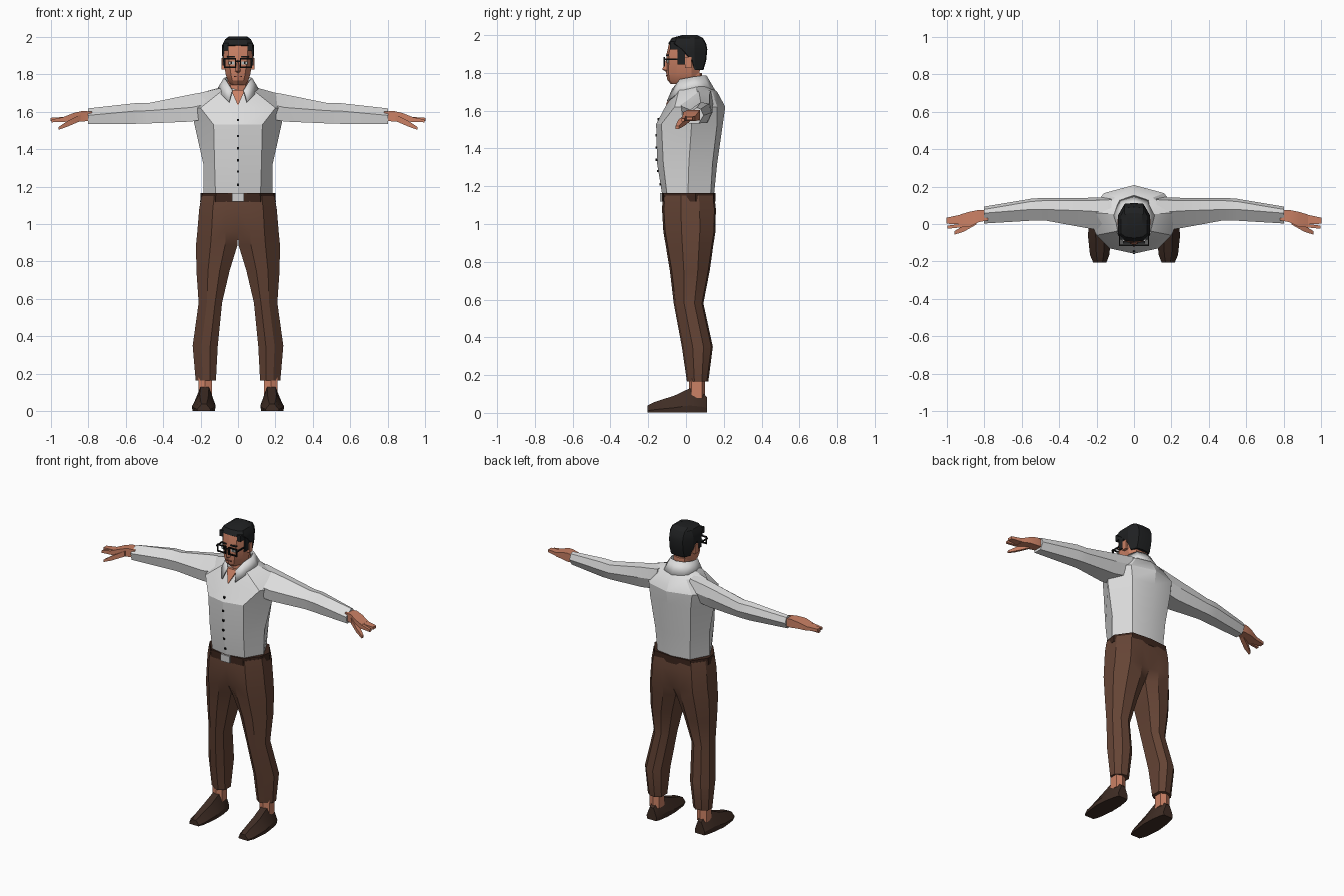
import bpy, bmesh, math
from mathutils import Vector


def material(name, r, g, b):
    m = bpy.data.materials.new(name)
    m.diffuse_color = (r, g, b, 1)
    return m


SHIRT = material("shirt white", 0.72, 0.72, 0.72)
PANTS = material("trouser brown", 0.13, 0.058, 0.036)
BELT = material("belt brown", 0.045, 0.019, 0.012)
SHOE = material("shoe brown", 0.05, 0.026, 0.018)
SKIN = material("skin", 0.60, 0.22, 0.13)
HAIR = material("hair black", 0.014, 0.015, 0.016)
BLACK = material("frame black", 0.006, 0.006, 0.006)
LIP = material("lip", 0.33, 0.10, 0.07)
EYE = material("eye grey", 0.45, 0.52, 0.52)
METAL = material("buckle silver", 0.62, 0.62, 0.62)


def finish(name, bm, mat, angle=25):
    bmesh.ops.remove_doubles(bm, verts=bm.verts, dist=1e-5)
    bmesh.ops.recalc_face_normals(bm, faces=bm.faces)
    me = bpy.data.meshes.new(name)
    bm.to_mesh(me)
    bm.free()
    me.materials.append(mat)
    ob = bpy.data.objects.new(name, me)
    bpy.context.collection.objects.link(ob)
    bpy.ops.object.select_all(action='DESELECT')
    ob.select_set(True)
    bpy.context.view_layer.objects.active = ob
    bpy.ops.object.shade_smooth_by_angle(angle=math.radians(angle))
    return ob


def loft(name, rings, mat, mirror=False, closed=True):
    """Bridge rings of equal point count; optionally mirror across x."""
    bm = bmesh.new()
    for s in ((1, -1) if mirror else (1,)):
        vs = [[bm.verts.new((s * p[0], p[1], p[2])) for p in r] for r in rings]
        n = len(rings[0])
        for a, b in zip(vs, vs[1:]):
            for i in range(n if closed else n - 1):
                j = (i + 1) % n
                bm.faces.new((a[i], a[j], b[j], b[i]))
        if closed:
            bm.faces.new(vs[0])
            bm.faces.new(vs[-1])
    # walls lying on the mirror plane are not needed
    inner = [f for f in bm.faces if mirror and all(abs(v.co.x) < 1e-5 for v in f.verts)]
    bmesh.ops.delete(bm, geom=inner, context='FACES')
    return finish(name, bm, mat)


def sym(z, *half):
    """Full ring from a half outline running front centre to back centre."""
    full = list(half) + [(-x, y) for x, y in reversed(half) if x > 0]
    return [(x, y, z) for x, y in full]


def quad_x(x, y0, y1, z0, z1):
    return [(x, y0, z0), (x, y1, z0), (x, y1, z1), (x, y0, z1)]


def box(name, x0, x1, y0, y1, z0, z1, mat, mirror=False):
    return loft(name, [quad_x(x0, y0, y1, z0, z1), quad_x(x1, y0, y1, z0, z1)], mat, mirror)


# Shirt body
loft("shirt_body", [
    sym(1.15, (0, -.125), (.12, -.10), (.183, .01), (.12, .13), (0, .148)),
    sym(1.32, (0, -.153), (.125, -.12), (.185, .015), (.13, .14), (0, .165)),
    sym(1.53, (0, -.158), (.13, -.13), (.232, .03), (.15, .165), (0, .195)),
    sym(1.62, (0, -.11), (.20, -.06), (.25, .05), (.16, .165), (0, .208)),
    sym(1.70, (0, -.06), (.10, -.04), (.20, .06), (.10, .14), (0, .165)),
    sym(1.735, (0, -.04), (.05, -.02), (.075, .05), (.05, .11), (0, .12))], SHIRT)

# Sleeves: x, ridge (y, z), front (y, z), bottom z, back (y, z)
sleeve = [(.12, .06, 1.715, -.04, 1.65, 1.57, .145, 1.64),
          (.25, .07, 1.692, -.022, 1.622, 1.547, .14, 1.62),
          (.48, .078, 1.645, .02, 1.605, 1.537, .14, 1.59),
          (.55, .078, 1.645, .018, 1.603, 1.535, .135, 1.59),
          (.80, .058, 1.617, .003, 1.58, 1.533, .093, 1.575)]
loft("sleeves", [[(x, yt, zt), (x, yf, zf), (x, yf + .012, zb), (x, yb - .025, zb), (x, yb, zk),
                  (x, yb - .015, zt - .008)]
                 for x, yt, zt, yf, zf, zb, yb, zk in sleeve], SHIRT, True)

# Hands
loft("palms", [quad_x(.78, .02, .075, 1.55, 1.60), quad_x(.83, .01, .075, 1.548, 1.604),
               quad_x(.88, -.015, .065, 1.55, 1.592), quad_x(.93, -.018, .05, 1.545, 1.572)], SKIN, True)
loft("fingers", [quad_x(.925, -.002, .05, 1.547, 1.572), quad_x(1.0, .002, .034, 1.55, 1.567)], SKIN, True)
loft("index_fingers", [quad_x(.925, -.018, .0, 1.545, 1.572), quad_x(.995, -.025, -.008, 1.543, 1.558)], SKIN, True)
loft("thumbs", [quad_x(.84, -.002, .03, 1.55, 1.585), quad_x(.91, -.042, -.008, 1.52, 1.55),
                quad_x(.958, -.056, -.038, 1.503, 1.518)], SKIN, True)

# Trousers: z, inner x, outer x, front y, back y, inner rounding
legs = [(1.15, 0, .195, -.122, .15, 0), (1.08, 0, .207, -.127, .158, 0),
        (.96, 0, .217, -.12, .156, .012), (.89, .002, .224, -.108, .145, .04),
        (.75, .045, .222, -.085, .125, .04), (.58, .085, .21, -.065, .092, .03),
        (.35, .108, .242, -.022, .142, .03), (.165, .118, .226, .005, .118, .025)]


def leg_ring(z, xi, xo, yf, yb, k):
    w = xo - xi
    return [(xi, yf + k, z), (xi + .3 * w, yf, z), (xi + .65 * w, yf + .01, z),
            (xo, yf + .35 * (yb - yf), z), (xo - .02 * w, yf + .7 * (yb - yf), z),
            (xi + .7 * w, yb - .008, z), (xi + .3 * w, yb, z), (xi, yb - k, z)]


loft("trousers", [leg_ring(*r) for r in legs], PANTS, True)

# Belt, buckle and shirt buttons
belt = [(0, -.13), (.12, -.118), (.192, -.03), (.202, .05), (.135, .145), (0, .157)]
loft("belt", [sym(1.118, *belt), sym(1.165, *[(x * .985, y) for x, y in belt])], BELT)
box("buckle", -.033, .033, -.138, -.124, 1.12, 1.165, METAL)
for z in (1.21, 1.28, 1.34, 1.405, 1.47, 1.555):
    y = -.125 - .028 * (z - 1.15) / .17 if z < 1.32 else -.155
    y = -.144 if z > 1.53 else y
    box("shirt_button", -.006, .006, y - .006, y + .004, z - .006, z + .006, BLACK)

# Ankles and shoes
loft("ankles", [[(x, y, z) for x, y in ((.14, .03), (.175, .015), (.212, .03), (.212, .085), (.175, .1), (.14, .085))]
                for z in (.08, .2)], SKIN, True)


def shoe_ring(y, x0, x1, h):
    w = x1 - x0
    return [(x0, y, .003), (x0 - .003, y, .3 * h), (x0 + .28 * w, y, h), (x0 + .68 * w, y, h),
            (x1 + .003, y, .3 * h), (x1, y, .003)]


loft("shoes", [shoe_ring(-.205, .15, .215, .038), shoe_ring(-.165, .135, .232, .058),
               shoe_ring(-.06, .123, .243, .092), shoe_ring(.02, .125, .235, .13),
               shoe_ring(.085, .135, .222, .108), shoe_ring(.11, .145, .212, .085)], SHOE, True)

# Neck and open shirt front
loft("neck", [sym(z, (0, f), (.04, f + .015), (.056, .02), (.04, .075), (0, .085))
              for z, f in ((1.62, -.05), (1.72, -.052), (1.80, -.045))], SKIN)
loft("open_neckline", [[(0, y0 - .108, 1.632), (.037, y0 - .066, 1.715), (-.037, y0 - .066, 1.715)]
                       for y0 in (0, .02)], SKIN)

# Collar
collar = loft("collar", [
    [(.03, -.07, 1.715), (.062, -.03, 1.765), (.072, .04, 1.778), (.05, .09, 1.785), (0, .105, 1.785)],
    [(.048, -.098, 1.65), (.088, -.045, 1.69), (.112, .05, 1.712), (.075, .125, 1.712), (0, .15, 1.708)]],
    SHIRT, True, False)
mod = collar.modifiers.new("thickness", 'SOLIDIFY')
mod.thickness = .008
mod.offset = 0

# Head: z, front y, cheek x, half width, back y
head = [(1.742, -.082, .022, .038, .04), (1.765, -.1, .03, .054, .05), (1.80, -.105, .038, .066, .07),
        (1.85, -.103, .045, .074, .085), (1.90, -.103, .05, .077, .095), (1.965, -.088, .05, .07, .09)]
loft("head", [sym(z, (0, f), (c, f + .012), (w, f + .055), (w, .03), (.04, b), (0, b))
              for z, f, c, w, b in head], SKIN)
loft("nose", [[(0, -.104, 1.875), (.007, -.096, 1.875), (-.007, -.096, 1.875)],
              [(0, -.126, 1.818), (.016, -.098, 1.815), (-.016, -.098, 1.815)],
              [(0, -.106, 1.806), (.01, -.098, 1.808), (-.01, -.098, 1.808)]], SKIN)
box("ears", .07, .088, -.005, .028, 1.825, 1.885, SKIN, True)
box("mouth", -.022, .022, -.107, -.098, 1.784, 1.79, LIP)

# Hair cap: z, front y, front half width, side half width, back y
hair = [(1.815, .03, .05, .066, .092), (1.865, .01, .06, .082, .107), (1.925, -.045, .06, .086, .113),
        (1.955, -.095, .05, .085, .107), (1.985, -.075, .045, .07, .09), (2.0, -.02, .03, .042, .06)]
loft("hair", [sym(z, (0, f), (c, f + .006), (w, max(f + .025, -.06)), (w, .045), (.05, b - .005), (0, b))
              for z, f, c, w, b in hair], HAIR)
box("sideburns", .066, .083, -.045, -.004, 1.845, 1.95, HAIR, True)
box("hair_corners", .05, .078, -.084, -.04, 1.925, 1.965, HAIR, True)

# Eyes, eyebrows and glasses
box("eyes", .02, .05, -.101, -.092, 1.852, 1.868, EYE, True)
box("pupils", .031, .039, -.104, -.096, 1.853, 1.867, BLACK, True)
box("eyebrows", .016, .058, -.105, -.09, 1.889, 1.897, HAIR, True)
for z in (1.834, 1.877):
    box("glasses_rims", .01, .074, -.118, -.11, z, z + .008, BLACK, True)
for x in (.01, .067):
    box("glasses_sides", x, x + .007, -.118, -.11, 1.834, 1.885, BLACK, True)
box("glasses_bridge", -.012, .012, -.118, -.11, 1.866, 1.873, BLACK)
box("glasses_temples", .074, .08, -.118, .01, 1.868, 1.877, BLACK, True)
